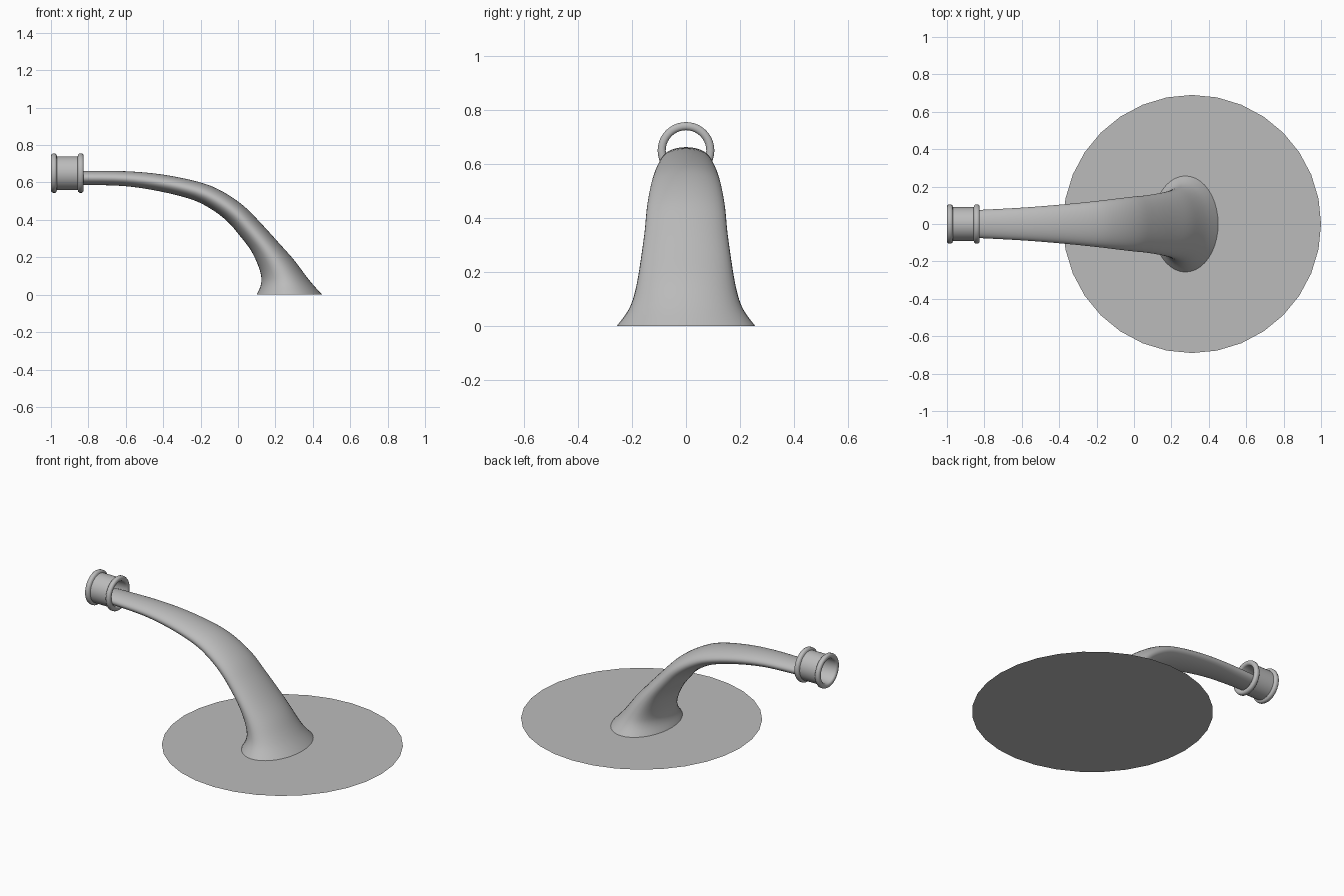
import bpy, bmesh, math
from mathutils import Vector

if "Cube" in bpy.data.objects:
    bpy.data.objects.remove(bpy.data.objects["Cube"])

grey = bpy.data.materials.new("plain grey")
grey.diffuse_color = (0.5, 0.5, 0.5, 1)
grey.use_nodes = True
grey.node_tree.nodes["Principled BSDF"].inputs["Base Color"].default_value = grey.diffuse_color


def make(name, bm, smooth=True):
    bmesh.ops.recalc_face_normals(bm, faces=bm.faces)
    me = bpy.data.meshes.new(name)
    bm.to_mesh(me)
    bm.free()
    ob = bpy.data.objects.new(name, me)
    bpy.context.collection.objects.link(ob)
    me.materials.append(grey)
    if smooth:
        bpy.ops.object.select_all(action='DESELECT')
        ob.select_set(True)
        bpy.context.view_layer.objects.active = ob
        bpy.ops.object.shade_smooth_by_angle(angle=math.radians(40))
    return ob


def bridge(bm, a, b):
    n = len(a)
    for i in range(n):
        bm.faces.new((a[i], a[(i + 1) % n], b[(i + 1) % n], b[i]))


def spline(p, steps):
    # Catmull-Rom through the section list
    out = []
    for i in range(len(p) - 1):
        a, b, c, d = (Vector(p[max(0, min(len(p) - 1, i + k))]) for k in (-1, 0, 1, 2))
        for s in range(steps):
            t = s / steps
            out.append(0.5 * (2 * b + (c - a) * t + (2 * a - 5 * b + 4 * c - d) * t * t
                              + (3 * b - a - 3 * c + d) * t ** 3))
    return out + [Vector(p[-1])]


# spout sections: top x, top z, underside x, underside z, half width
sections = [
    (-.90, .66, -.90, .587, .072), (-.83, .662, -.83, .587, .075),
    (-.60, .66, -.61, .581, .087), (-.40, .642, -.42, .553, .102),
    (-.20, .60, -.25, .51, .12), (-.08, .55, -.15, .462, .133),
    (.03, .475, -.06, .395, .145), (.12, .385, .01, .315, .153),
    (.22, .275, .07, .235, .166), (.30, .185, .11, .15, .18),
    (.36, .105, .125, .09, .197), (.40, .055, .12, .045, .219),
    (.45, 0, .10, 0, .257)]
bm = bmesh.new()
N = 40
prev = None
for ux, uz, lx, lz, w in spline(sections, 4):
    ring = []
    for i in range(N):
        a = 2 * math.pi * i / N
        c, s = (1 + math.cos(a)) / 2, math.sin(a)
        ring.append(bm.verts.new((lx + (ux - lx) * c, w * s, max(0, lz + (uz - lz) * c))))
    if prev:
        bridge(bm, prev, ring)
    else:
        bm.faces.new(ring)
    prev = ring
make("spout", bm)

# open collar at the tip: closed profile (x, radius) turned around the x axis
half = [(-.9125, .09), (-.968, .09), (-.971, .100), (-.977, .105), (-.990, .105),
        (-.997, .101), (-1.0, .094), (-1.0, .086), (-.997, .079), (-.990, .075), (-.9125, .075)]
other = [(-1.825 - x, r) for x, r in reversed(half[1:-1])]
bm = bmesh.new()
M = 40
rings = []
for x, r in half + other:
    rings.append([bm.verts.new((x, r * math.sin(2 * math.pi * i / M),
                                .65 + r * math.cos(2 * math.pi * i / M))) for i in range(M)])
for k in range(len(rings)):
    bridge(bm, rings[k - 1], rings[k])
make("tip_collar", bm)

# flat round plate on the ground
bm = bmesh.new()
bmesh.ops.create_circle(bm, cap_ends=True, segments=32, radius=.69)
bmesh.ops.translate(bm, verts=bm.verts, vec=(.31, 0, 0))
make("base_plate", bm, False)
